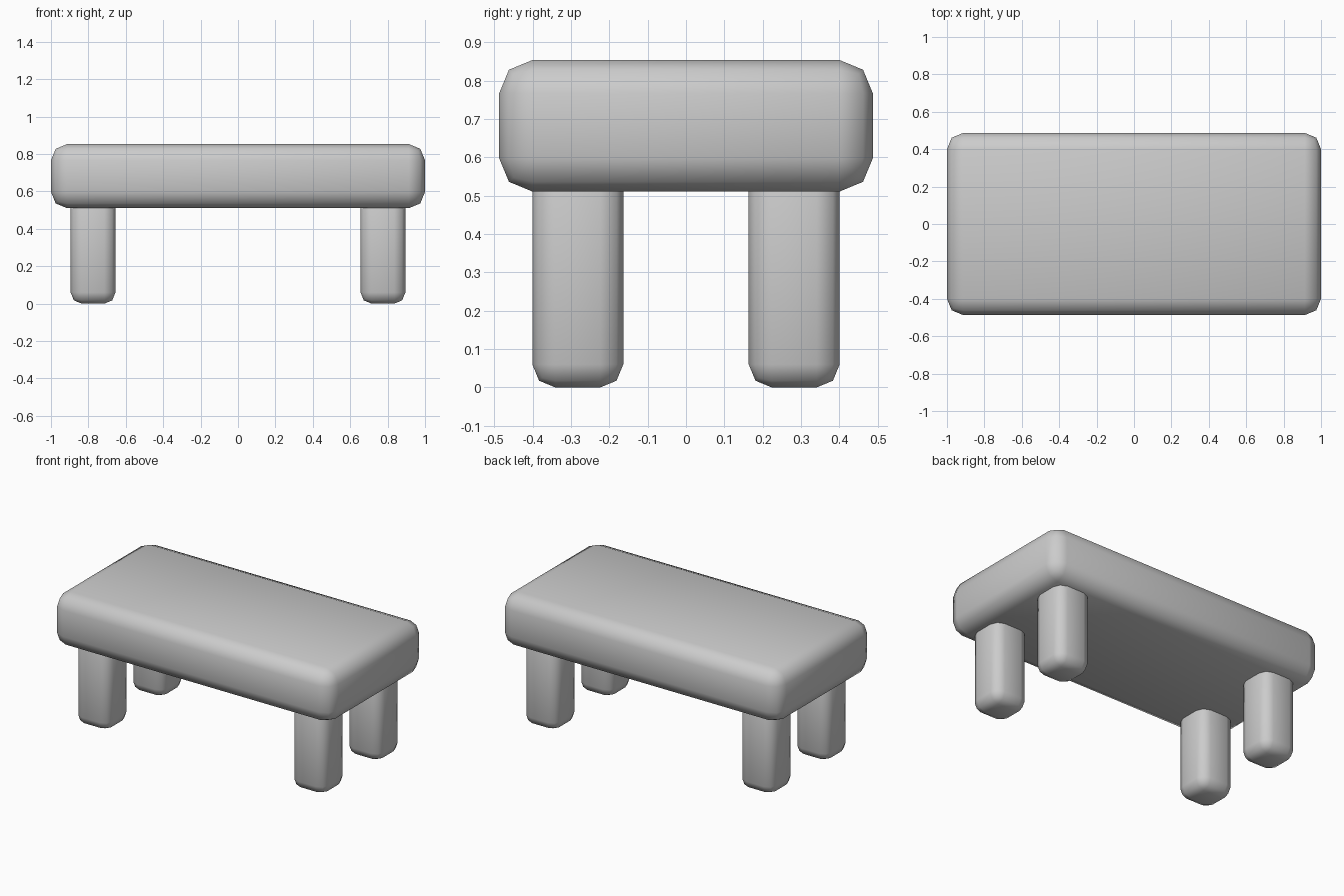
import bpy
import bmesh

default_cube = bpy.data.objects.get("Cube")
if default_cube:
    bpy.data.objects.remove(default_cube, do_unlink=True)

# One plain grey for the whole bench
grey = bpy.data.materials.new("plain_grey")
grey.use_nodes = True
colour = (0.6, 0.6, 0.6, 1)
grey.diffuse_color = colour
grey.node_tree.nodes["Principled BSDF"].inputs["Base Color"].default_value = colour


def rounded_block(name, centre, size, radius):
    """Box with two-segment rounded edges and smooth shading."""
    mesh = bpy.data.meshes.new(name)
    bm = bmesh.new()
    bmesh.ops.create_cube(bm, size=1)
    bmesh.ops.scale(bm, vec=size, verts=bm.verts)
    for face in bm.faces:
        face.smooth = True
    bm.to_mesh(mesh)
    bm.free()
    mesh.materials.append(grey)
    block = bpy.data.objects.new(name, mesh)
    block.location = centre
    bpy.context.collection.objects.link(block)
    bevel = block.modifiers.new("rounded_edges", "BEVEL")
    bevel.width = radius
    bevel.segments = 2
    return block


# Thick seat slab
rounded_block("seat", (0, 0, 0.682), (2, 0.974, 0.343), 0.087)

# Four legs, their tops sunk into the seat
for side, x in (("left", 0.775), ("right", -0.775)):
    for end, y in (("front", -0.282), ("back", 0.282)):
        rounded_block(f"{end}_{side}_leg", (x, y, 0.305), (0.24, 0.237, 0.61), 0.06)
